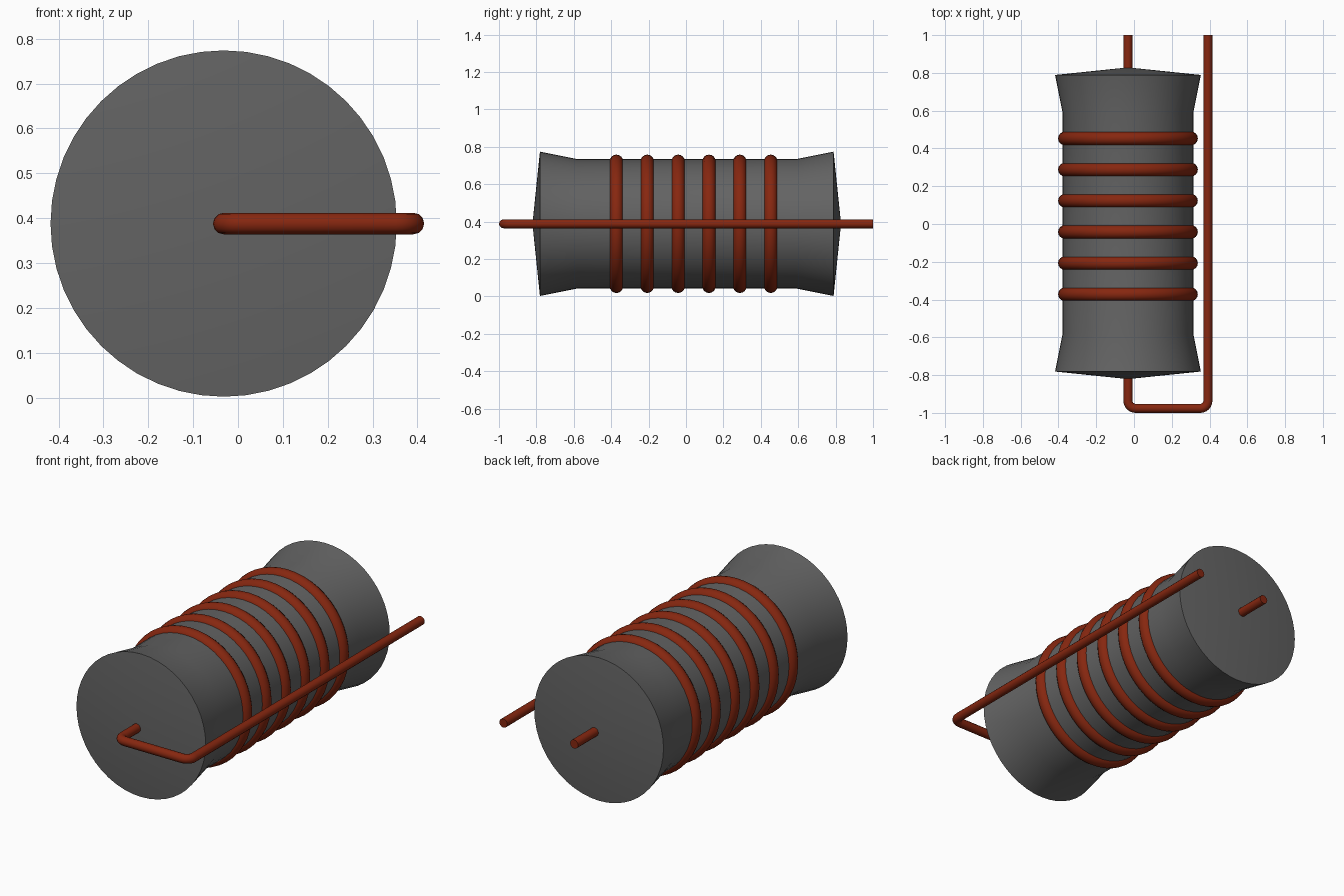
import bpy, bmesh, math
from mathutils import Matrix

cube = bpy.data.objects.get("Cube")
if cube:
    bpy.data.objects.remove(cube, do_unlink=True)

AXIS_X, AXIS_Z = -0.032, 0.388   # coil centre line


def material(name, rgb):
    mat = bpy.data.materials.new(name)
    mat.use_nodes = True
    mat.diffuse_color = (*rgb, 1)
    mat.node_tree.nodes["Principled BSDF"].inputs["Base Color"].default_value = (*rgb, 1)
    return mat


def finish(obj, mat, angle):
    obj.data.materials.append(mat)
    bpy.ops.object.select_all(action="DESELECT")
    obj.select_set(True)
    bpy.context.view_layer.objects.active = obj
    bpy.ops.object.shade_smooth_by_angle(angle=math.radians(angle))


def lathe(name, profile, sides, mat, angle):
    """Spin (radius, y) points around the core's long axis."""
    bm = bmesh.new()
    verts = [bm.verts.new((r, y, 0)) for r, y in profile]
    edges = [bm.edges.new(pair) for pair in zip(verts, verts[1:])]
    bmesh.ops.spin(bm, geom=verts + edges, cent=(0, 0, 0), axis=(0, 1, 0),
                   angle=math.tau, steps=sides, use_duplicate=False)
    bmesh.ops.remove_doubles(bm, verts=bm.verts, dist=1e-5)
    bmesh.ops.recalc_face_normals(bm, faces=bm.faces)
    mesh = bpy.data.meshes.new(name)
    bm.to_mesh(mesh)
    bm.free()
    obj = bpy.data.objects.new(name, mesh)
    obj.location = (AXIS_X, 0.004, AXIS_Z)
    bpy.context.collection.objects.link(obj)
    finish(obj, mat, angle)


grey = material("dark grey", (0.125, 0.125, 0.125))
copper = material("copper red", (0.24, 0.02, 0.005))

# Flared core with shallow conical ends
half = [(0, 0.825), (0.386, 0.785), (0.346, 0.585)]
lathe("core", half + [(r, -y) for r, y in reversed(half)], 48, grey, 40)

# Windings around the core
for i in range(6):
    bpy.ops.mesh.primitive_torus_add(
        major_radius=0.334, minor_radius=0.036, major_segments=48, minor_segments=16,
        location=(AXIS_X, -0.372 + 0.165 * i, AXIS_Z), rotation=(math.pi / 2, 0, 0))
    ring = bpy.context.object
    ring.name = f"winding_{i + 1}"
    finish(ring, copper, 60)

# Lead through the core, bent round the front and back along the side
OUT_X, FRONT_Y, BEND = 0.391, -0.976, 0.04
path = [(AXIS_X, 1.0)]
for cx, start in ((AXIS_X + BEND, math.pi), (OUT_X - BEND, 1.5 * math.pi)):
    for k in range(7):
        a = start + k * math.pi / 12
        path.append((cx + BEND * math.cos(a), FRONT_Y + BEND + BEND * math.sin(a)))
path.append((OUT_X, 1.0))

curve = bpy.data.curves.new("lead_wire", "CURVE")
curve.dimensions = "3D"
curve.bevel_depth = 0.024
curve.bevel_resolution = 4
curve.use_fill_caps = True
spline = curve.splines.new("POLY")
spline.points.add(len(path) - 1)
for point, (x, y) in zip(spline.points, path):
    point.co = (x, y, AXIS_Z, 1)
wire = bpy.data.objects.new("lead_wire", curve)
bpy.context.collection.objects.link(wire)
bpy.ops.object.select_all(action="DESELECT")
wire.select_set(True)
bpy.context.view_layer.objects.active = wire
bpy.ops.object.convert(target="MESH")
finish(bpy.context.object, copper, 50)
